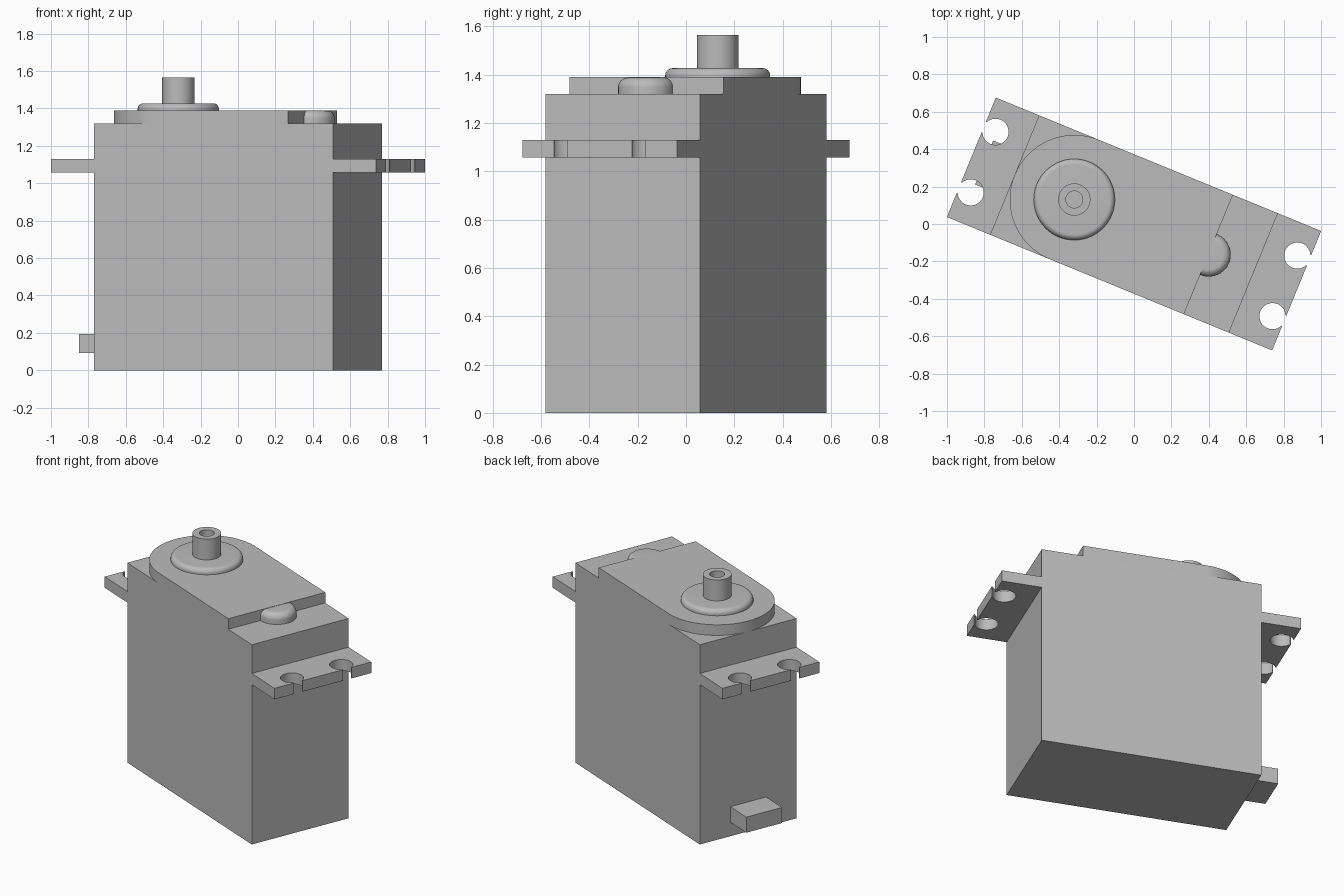
import bpy, bmesh
from math import radians, sin, cos, pi, asin

if "Cube" in bpy.data.objects:
    bpy.data.objects.remove(bpy.data.objects["Cube"])

TURN = radians(-22.3)      # the whole servo stands turned on its base
HALF_L, HALF_W = 0.69, 0.345
SHAFT_X = -0.345

grey = bpy.data.materials.new("grey_plastic")
grey.use_nodes = True
GREY = (0.5, 0.5, 0.5, 1)
grey.diffuse_color = GREY
grey.node_tree.nodes["Principled BSDF"].inputs["Base Color"].default_value = GREY


def finish(name, bm, smooth=False):
    bmesh.ops.recalc_face_normals(bm, faces=bm.faces)
    mesh = bpy.data.meshes.new(name)
    bm.to_mesh(mesh)
    bm.free()
    mesh.materials.append(grey)
    obj = bpy.data.objects.new(name, mesh)
    bpy.context.collection.objects.link(obj)
    obj.rotation_euler.z = TURN
    if smooth:
        bpy.ops.object.select_all(action='DESELECT')
        obj.select_set(True)
        bpy.context.view_layer.objects.active = obj
        bpy.ops.object.shade_smooth_by_angle(angle=radians(35))
    return obj


def prism(name, outline, z0, z1, smooth=False):
    """Extrude a flat outline from z0 to z1."""
    bm = bmesh.new()
    face = bm.faces.new([bm.verts.new((x, y, z0)) for x, y in outline])
    ext = bmesh.ops.extrude_face_region(bm, geom=[face])
    top = [v for v in ext["geom"] if isinstance(v, bmesh.types.BMVert)]
    bmesh.ops.translate(bm, verts=top, vec=(0, 0, z1 - z0))
    return finish(name, bm, smooth)


def rect(x0, x1, half_w):
    return [(x0, -half_w), (x1, -half_w), (x1, half_w), (x0, half_w)]


def arc(cx, cy, r, a0, a1, n):
    return [(cx + r * cos(a0 + (a1 - a0) * i / n),
             cy + r * sin(a0 + (a1 - a0) * i / n)) for i in range(n + 1)]


def lathe(name, profile, cx):
    """Spin an (r, z) profile around a vertical axis at cx."""
    bm = bmesh.new()
    verts = [bm.verts.new((cx + r, 0, z)) for r, z in profile]
    edges = [bm.edges.new(pair) for pair in zip(verts, verts[1:])]
    bmesh.ops.spin(bm, geom=verts + edges, cent=(cx, 0, 0), axis=(0, 0, 1),
                   angle=2 * pi, steps=64, use_duplicate=False)
    bmesh.ops.remove_doubles(bm, verts=bm.verts, dist=1e-4)
    return finish(name, bm, True)


def domed(radius, z0, z1, fillet):
    """Profile of a disc with a rounded upper rim."""
    rim = arc(radius - fillet, z1 - fillet, fillet, 0, pi / 2, 8)
    return [(0, z0), (radius, z0)] + rim + [(0, z1)]


# Case
prism("case", rect(-HALF_L, HALF_L, HALF_W), 0, 1.32)

# Raised lid with a round end about the output shaft
lid = arc(SHAFT_X, 0, HALF_W, pi / 2, 3 * pi / 2, 48)
lid += [(0.43, -HALF_W), (0.43, HALF_W)]
prism("lid", lid, 1.32, 1.39, True)

# Mounting tabs with two open screw holes each
END, HOLE_X, HOLE_R, SLOT = 0.94, 0.872, 0.07, 0.03
gap = asin(SLOT / HOLE_R)
tab = [(HALF_L, -HALF_W), (END, -HALF_W)]
for y in (-0.175, 0.175):
    tab.append((END, y - SLOT))
    tab += arc(HOLE_X, y, HOLE_R, -gap, gap - 2 * pi, 32)
    tab.append((END, y + SLOT))
tab += [(END, HALF_W), (HALF_L, HALF_W)]
for name, side in (("left_mounting_tab", 1), ("right_mounting_tab", -1)):
    prism(name, [(x * side, y) for x, y in tab], 1.057, 1.13, True)

# Gear bump, collar and hollow output shaft
lathe("gear_bump", domed(0.117, 1.32, 1.388, 0.04), 0.432)
lathe("shaft_collar", domed(0.217, 1.39, 1.427, 0.03), SHAFT_X)
lathe("output_shaft", [(0, 1.4), (0.086, 1.4), (0.086, 1.565), (0.045, 1.565),
                       (0.045, 1.43), (0, 1.43)], SHAFT_X)

# Cable exit
prism("cable_exit", rect(-0.866, -HALF_L, 0.127), 0.092, 0.195)
